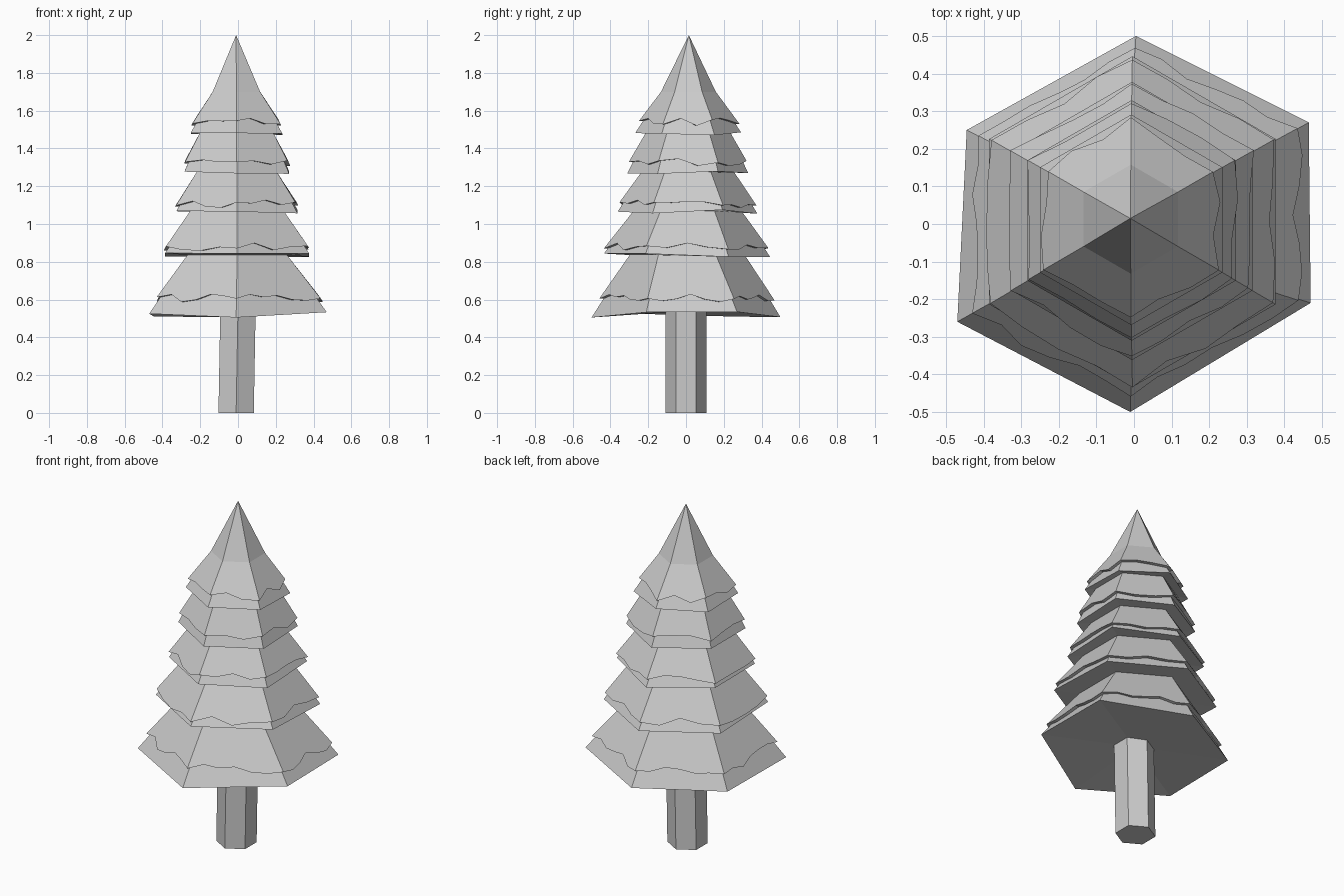
import bpy, bmesh, math, random
from mathutils import Vector

if "Cube" in bpy.data.objects:
    bpy.data.objects.remove(bpy.data.objects["Cube"])

random.seed(4)
# rim z, rim radius, waist z, waist radius, snow edge z, snow points per side
TIERS = [(0.515, 0.50, 0.835, 0.305, 0.607, 6),
         (0.835, 0.44, 1.07, 0.285, 0.877, 4),
         (1.065, 0.37, 1.275, 0.245, 1.105, 4),
         (1.268, 0.32, 1.49, 0.22, 1.325, 3),
         (1.482, 0.28, 1.70, 0.145, 1.54, 3)]
APEX = Vector((-0.01, 0.015, 2.0))
SNOW = 0.02


def make(name, bm):
    bmesh.ops.recalc_face_normals(bm, faces=bm.faces[:])
    mesh = bpy.data.meshes.new(name)
    bm.to_mesh(mesh)
    bm.free()
    obj = bpy.data.objects.new(name, mesh)
    bpy.context.collection.objects.link(obj)
    return obj


def hexagon(r, z, wob=0.0):
    pts = []
    for k in range(6):
        a = math.radians(30 + 60 * k)
        s = z / 2
        pts.append(Vector((r * math.cos(a) + APEX.x * s,
                           r * math.sin(a) + (APEX.y * s if z > 0.6 else 0),
                           z + random.uniform(-wob, wob))))
    return pts


def bridge(bm, lo, hi):
    n = len(lo)
    for i in range(n):
        j = (i + 1) % n
        bm.faces.new((lo[i], lo[j], hi[j], hi[i]))


def fan(bm, ring, tip):
    for i in range(len(ring)):
        bm.faces.new((ring[i], ring[(i + 1) % len(ring)], tip))


# Trunk, leaning very slightly
bm = bmesh.new()
rings = []
for z, cx in ((0, -0.01), (0.56, 0.0)):
    rings.append([bm.verts.new((cx + 0.108 * math.cos(math.radians(30 + 60 * k)),
                                0.108 * math.sin(math.radians(30 + 60 * k)), z))
                  for k in range(6)])
bridge(bm, *rings)
bm.faces.new(rings[0])
bm.faces.new(rings[1])
make("trunk", bm)

# Stacked branch tiers as one stepped body
shapes = [(hexagon(t[1], t[0], 0.013), hexagon(t[3], t[2])) for t in TIERS]
# bottom rim is a little twisted
for p, q in zip(shapes[0][0], ((.465, .27, .535), (.005, .5, .507), (-.445, .25, .51),
                               (-.47, -.26, .525), (-.01, -.5, .505), (.47, -.21, .533))):
    p.xyz = q
bm = bmesh.new()
prev = None
for rim, waist in shapes:
    lo = [bm.verts.new(p) for p in rim]
    hi = [bm.verts.new(p - Vector((p.x, p.y, 0)) * 0.03) for p in waist]
    if prev:
        bridge(bm, prev, lo)
    else:
        fan(bm, lo, bm.verts.new((0, 0, 0.54)))
    bridge(bm, lo, hi)
    prev = hi
fan(bm, prev, bm.verts.new(APEX - Vector((0, 0, 0.02))))
make("branches", bm)

# Snow layer with a ragged lower lip on every tier
for n, ((rim, waist), t) in enumerate(zip(shapes, TIERS)):
    seg = t[5]
    bm = bmesh.new()
    top = [bm.verts.new(p) for p in waist]
    outer, inner = [], []
    for k in range(6):
        for s in range(seg):
            u = s / seg
            lo = rim[k].lerp(rim[(k + 1) % 6], u)
            hi = waist[k].lerp(waist[(k + 1) % 6], u)
            z = t[4] + (random.uniform(-0.02, 0.022) if s else random.uniform(-0.012, 0.012))
            p = lo.lerp(hi, (z - lo.z) / (hi.z - lo.z))
            out = Vector((p.x, p.y, 0)).normalized()
            outer.append(bm.verts.new(p + out * SNOW))
            inner.append(bm.verts.new(p - out * 0.012))
    m = 6 * seg
    for k in range(6):
        row = [outer[(k * seg + s) % m] for s in range(seg + 1)]
        bm.faces.new(row + [top[(k + 1) % 6], top[k]])
    bridge(bm, inner, outer)
    if n == len(TIERS) - 1:
        fan(bm, top, bm.verts.new(APEX))
    make("snow_tier_%d" % (n + 1), bm)
